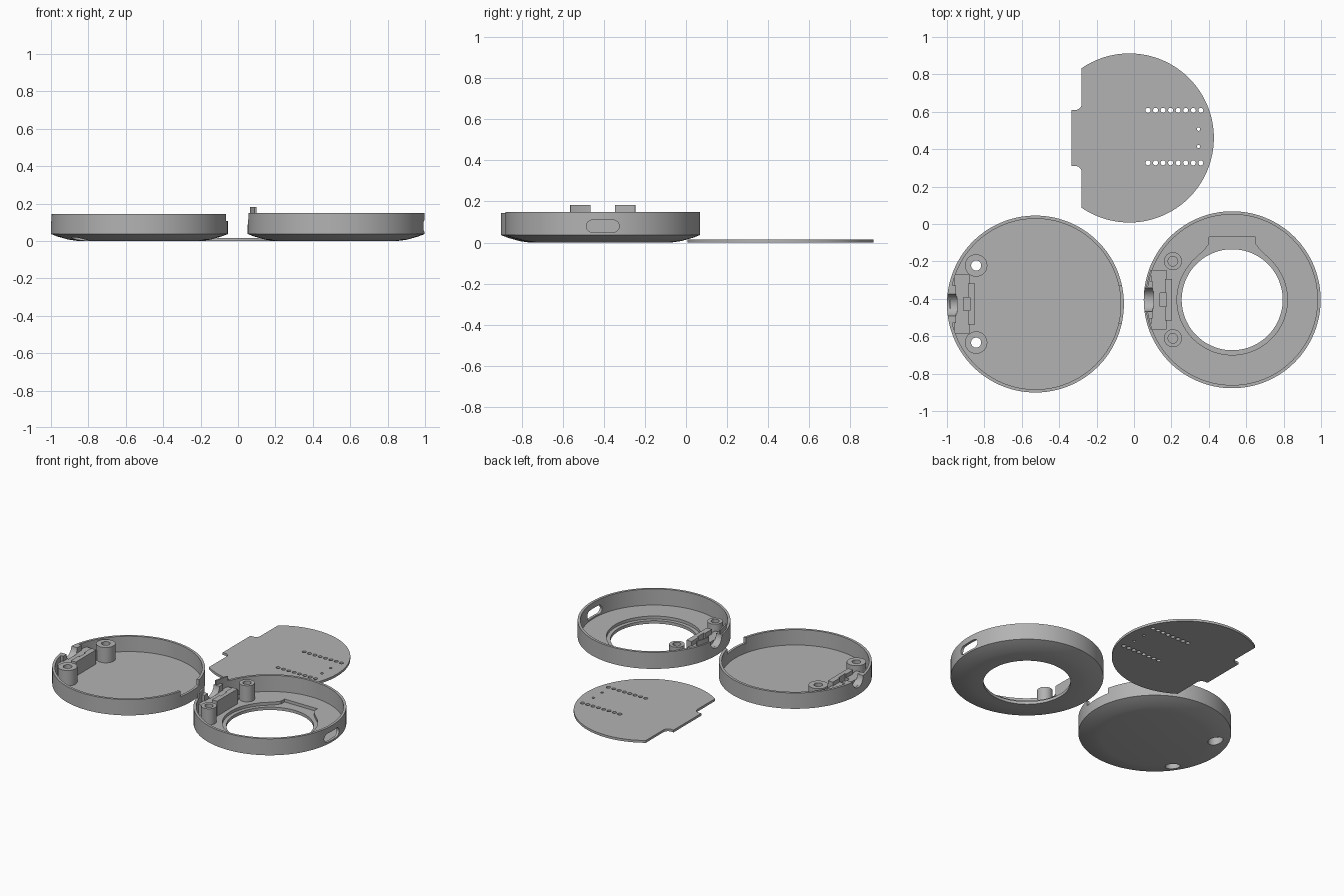
import bpy, bmesh, math
from mathutils import Matrix

if "Cube" in bpy.data.objects:
    bpy.data.objects.remove(bpy.data.objects["Cube"])

grey = bpy.data.materials.new("plain grey")
grey.diffuse_color = (0.45, 0.45, 0.45, 1)
grey.use_nodes = True
grey.node_tree.nodes["Principled BSDF"].inputs["Base Color"].default_value = grey.diffuse_color
SWAP = Matrix(((0, 0, 1, 0), (1, 0, 0, 0), (0, 1, 0, 0), (0, 0, 0, 1)))  # prism axis z -> x


def finish(name, bm):
    bmesh.ops.recalc_face_normals(bm, faces=bm.faces)
    me = bpy.data.meshes.new(name)
    bm.to_mesh(me)
    bm.free()
    ob = bpy.data.objects.new(name, me)
    bpy.context.collection.objects.link(ob)
    me.materials.append(grey)
    return ob


def revolve(name, profile):
    """Lathe a closed (radius, z) profile around z."""
    bm = bmesh.new()
    vs = [bm.verts.new((r, 0, z)) for r, z in profile]
    es = [bm.edges.new((vs[i], vs[(i + 1) % len(vs)])) for i in range(len(vs))
          if profile[i][0] + profile[(i + 1) % len(vs)][0] > 0]
    bmesh.ops.spin(bm, geom=vs + es, cent=(0, 0, 0), axis=(0, 0, 1),
                   angle=2 * math.pi, steps=128, use_merge=True)
    bmesh.ops.remove_doubles(bm, verts=bm.verts, dist=1e-5)
    return finish(name, bm)


def prism(name, outlines, h0, h1, along_x=False):
    """Extrude closed outlines from h0 to h1, along z or x."""
    bm = bmesh.new()
    for pts in outlines:
        lo = [bm.verts.new((a, b, h0)) for a, b in pts]
        hi = [bm.verts.new((a, b, h1)) for a, b in pts]
        n = len(pts)
        bm.faces.new(lo[::-1])
        bm.faces.new(hi)
        for i in range(n):
            j = (i + 1) % n
            bm.faces.new((lo[i], lo[j], hi[j], hi[i]))
    if along_x:
        bm.transform(SWAP)
    return finish(name, bm)


def arc(cx, cy, r, a0=0, a1=360, n=32):
    full = a1 - a0 == 360
    steps = n if full else n + 1
    return [(cx + r * math.cos(math.radians(a0 + (a1 - a0) * i / n)),
             cy + r * math.sin(math.radians(a0 + (a1 - a0) * i / n))) for i in range(steps)]


def rect(x0, x1, y0, y1):
    return [(x0, y0), (x1, y0), (x1, y1), (x0, y1)]


def combine(target, tool, op):
    m = target.modifiers.new(op, 'BOOLEAN')
    m.operation, m.object, m.solver = op, tool, 'EXACT'
    bpy.context.view_layer.objects.active = target
    bpy.ops.object.modifier_apply(modifier=m.name)
    bpy.data.objects.remove(tool)


def smooth(ob):
    bpy.ops.object.select_all(action='DESELECT')
    ob.select_set(True)
    bpy.context.view_layer.objects.active = ob
    bpy.ops.object.shade_smooth_by_angle(angle=math.radians(25))


def add_clamp(case, top, post_r):
    """Screw posts and cable clamp inside the -x wall."""
    combine(case, prism("posts", [arc(-.317, s * .206, post_r) for s in (-1, 1)], .03, top), 'UNION')
    combine(case, prism("wall_pad", [rect(-.455, -.425, -.1, .1)], .035, top), 'UNION')
    combine(case, prism("clamp_block", [rect(-.434, -.35, -.158, .158)], .036, .11), 'UNION')
    combine(case, prism("clamp_plate", [rect(-.36, -.322, -.11, .11)], .037, top - .008), 'UNION')
    combine(case, prism("cable_pocket", [rect(-.385, -.35, -.035, .035)], .09, top + .1), 'DIFFERENCE')


R, RI, FLOOR = .473, .456, .04

# closed case half
closed = revolve("closed_case", [(0, 0), (.33, 0), (.38, .007), (.44, .024), (R, .037), (R, .145),
                                 (RI, .145), (RI, FLOOR), (0, FLOOR)])
add_clamp(closed, .145, .06)
for r, z0, z1 in ((.027, -.1, .3), (.047, -.1, .06)):     # screw holes and counterbores
    combine(closed, prism("screw_holes", [arc(-.317, s * .206, r) for s in (-1, 1)], z0, z1), 'DIFFERENCE')
combine(closed, prism("cable_groove", [arc(-.005, .145, .058)], -.6, -.418, True), 'DIFFERENCE')
combine(closed, prism("wall_notch", [rect(-.1, .1, .107, .3)], .4, .6, True), 'DIFFERENCE')
closed.location = (-.527, -.428, 0)
smooth(closed)

# open case half with a round window
window = revolve("window_case", [(.27, 0), (.33, 0), (.38, .007), (.44, .024), (R, .037), (R, .15),
                                 (RI, .15), (RI, FLOOR), (.27, FLOOR)])
flare = [(.215, .205), (.15, .265), (.124, .298), (.124, .335)]
recess = arc(0, 0, .295, 140, 400, 80) + flare + [(-x, y) for x, y in flare[::-1]]
combine(window, prism("recess", [recess], .02, .3), 'DIFFERENCE')
add_clamp(window, .15, .048)
combine(window, prism("pilot_holes", [arc(-.317, s * .206, .026) for s in (-1, 1)], .05, .3), 'DIFFERENCE')
combine(window, prism("cable_groove", [arc(0, .15, .0625)], -.6, -.422, True), 'DIFFERENCE')
slot = arc(.05, .08, .03, -90, 90, 16) + arc(-.05, .08, .03, 90, 270, 16)
combine(window, prism("port_slot", [slot], .4, .6, True), 'DIFFERENCE')
window.location = (.525, -.405, 0)
smooth(window)

# curved lips beside the cable groove
lips = []
for a in (172.4, 159.8):
    side = arc(0, 0, .464, a, a + (-12.5 if a > 165 else 12.5), 10)
    side += [(x * .98, y * .98) for x, y in side[::-1]]
    if a > 165:
        lips.append(side)
        lips.append([(x, -y) for x, y in side[::-1]])
lip = prism("groove_lips", lips, .149, .182)
lip.location = window.location
smooth(lip)

# circuit board with flat left side and tab
CX, CY, BR = -.025, .46, .452
ang = math.degrees(math.acos(-.255 / BR))
board_outline = arc(CX, CY, BR, -ang, ang, 96)
board_outline += arc(-.313, .643, .033, 0, -90, 8) + [(-.333, .61), (-.333, .31)]
board_outline += arc(-.313, .277, .033, 90, 0, 8)
board = prism("circuit_board", [board_outline], 0, .016)
holes = [arc(.075 + i * .0403, y, .0135, n=16) for i in range(8) for y in (.327, .608)]
holes += [arc(.345, y, .009, n=16) for y in (.414, .507)]
combine(board, prism("pin_holes", holes, -.1, .1), 'DIFFERENCE')
smooth(board)
